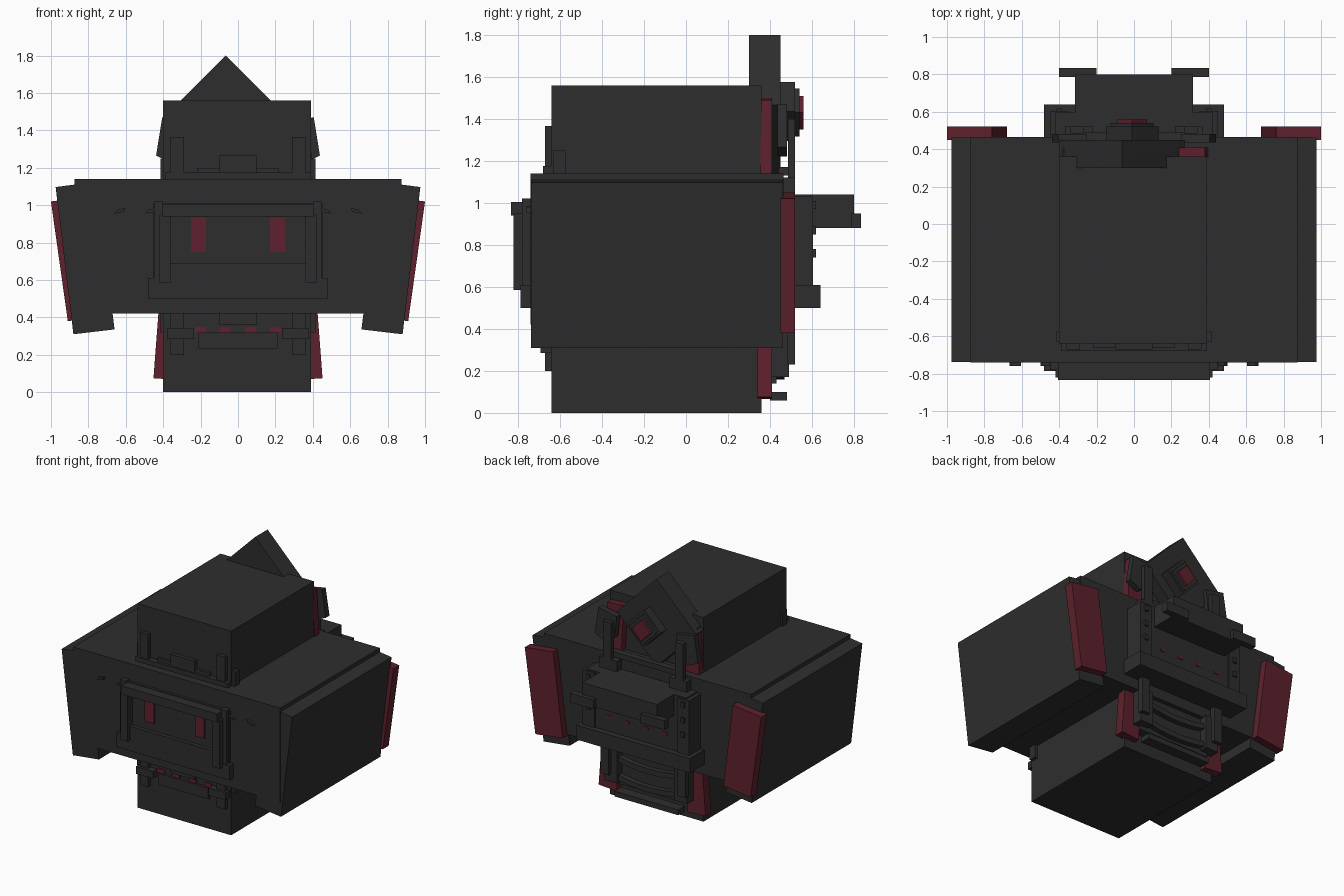
import bpy
import bmesh
import math

default_cube = bpy.data.objects.get("Cube")
if default_cube:
    bpy.data.objects.remove(default_cube, do_unlink=True)


def make_material(name, colour):
    material = bpy.data.materials.new(name)
    material.use_nodes = True
    material.diffuse_color = colour
    material.node_tree.nodes["Principled BSDF"].inputs["Base Color"].default_value = colour
    return material


charcoal = make_material("charcoal", (0.027, 0.027, 0.027, 1))
crimson = make_material("crimson", (0.112, 0.015, 0.026, 1))


def prism(name, outline, depth, material=charcoal):
    """Extrude an x-z outline between two y values."""
    mesh = bpy.data.meshes.new(name)
    bm = bmesh.new()
    front, back = depth
    face = bm.faces.new([bm.verts.new((x, front, z)) for x, z in outline])
    result = bmesh.ops.extrude_face_region(bm, geom=[face])
    moved = [v for v in result["geom"] if isinstance(v, bmesh.types.BMVert)]
    bmesh.ops.translate(bm, verts=moved, vec=(0, back - front, 0))
    bmesh.ops.recalc_face_normals(bm, faces=bm.faces)
    bm.to_mesh(mesh)
    bm.free()
    mesh.materials.append(material)
    obj = bpy.data.objects.new(name, mesh)
    bpy.context.collection.objects.link(obj)
    return obj


def box(name, width, depth, height, material=charcoal):
    (left, right), (low, high) = width, height
    outline = [(left, low), (right, low), (right, high), (left, high)]
    return prism(name, outline, depth, material)


def centred(name, half_width, depth, height, material=charcoal):
    return box(name, (-half_width, half_width), depth, height, material)


def pair(name, outline, depth, material=charcoal):
    """Build an outline on the left and its mirror on the right."""
    prism("left_" + name, outline, depth, material)
    prism("right_" + name, [(-x, z) for x, z in outline], depth, material)


def box_pair(name, width, depth, height, material=charcoal):
    (inner, outer), (low, high) = width, height
    outline = [(inner, low), (outer, low), (outer, high), (inner, high)]
    pair(name, outline, depth, material)


def diamond(name, centre, radius, depth, material=charcoal):
    x, z = centre
    outline = [(x + radius * math.cos(i * math.pi / 2),
                z + radius * math.sin(i * math.pi / 2)) for i in range(4)]
    return prism(name, outline, depth, material)


# Main body: tall core, wide slab and tilted side pods
box("core", (-0.4, 0.39), (-0.64, 0.36), (0, 1.56))
centred("slab", 0.875, (-0.74, 0.465), (0.42, 1.14))
pair("side_pod", [(0.76, 1.125), (0.975, 1.097), (0.88, 0.31), (0.66, 0.336)],
     (-0.738, 0.463))

# Red tilted plates on the back
pair("pod_plate", [(0.76, 1.05), (1, 1.02), (0.91, 0.38), (0.68, 0.41)],
     (0.45, 0.52), crimson)
pair("lower_core_plate", [(0.28, 0.42), (0.425, 0.43), (0.452, 0.075), (0.3, 0.065)],
     (0.34, 0.41), crimson)
pair("upper_core_plate", [(0.24, 1.5), (0.38, 1.49), (0.4, 1.13), (0.26, 1.13)],
     (0.355, 0.41), crimson)

# Front window frame
centred("front_backing", 0.455, (-0.76, -0.74), (0.6, 1.01))
centred("front_ledge", 0.48, (-0.787, -0.74), (0.5, 0.61))
box_pair("front_column", (0.36, 0.42), (-0.822, -0.74), (0.585, 0.95))
box_pair("front_column_cap", (0.4, 0.45), (-0.78, -0.74), (0.61, 1.02))
centred("front_top_bar", 0.405, (-0.833, -0.74), (0.94, 1.005))
centred("front_lower_bar", 0.36, (-0.79, -0.74), (0.61, 0.69))
box_pair("front_light", (0.172, 0.252), (-0.768, -0.755), (0.75, 0.935), crimson)

# Small slanted pegs on the slab front
for offset in (0.47, 0.635):
    pair("front_peg", [(offset - 0.03, 0.985), (offset - 0.025, 0.965),
                       (offset + 0.03, 0.955), (offset + 0.01, 0.975)],
         (-0.76, -0.74))

# Fittings on the upper front of the core
centred("upper_front_base", 0.39, (-0.68, -0.63), (1.13, 1.175))
box_pair("upper_front_post", (0.29, 0.36), (-0.672, -0.63), (1.14, 1.365))
centred("upper_front_bar", 0.22, (-0.66, -0.63), (1.17, 1.2))
centred("upper_front_hatch", 0.1, (-0.67, -0.63), (1.17, 1.265))
box_pair("upper_side_rail", (0.37, 0.415), (-0.63, -0.575), (1.13, 1.25))

# Fittings on the lower front of the core
box_pair("lower_front_post", (0.29, 0.36), (-0.672, -0.63), (0.2, 0.42))
box_pair("lower_front_block", (0.235, 0.38), (-0.692, -0.63), (0.285, 0.34))
centred("lower_front_bar", 0.21, (-0.66, -0.63), (0.235, 0.32))
centred("lower_front_hatch", 0.1, (-0.675, -0.63), (0.36, 0.43))
box_pair("lower_side_rail", (0.37, 0.415), (-0.63, -0.575), (0.32, 0.43))
for offset in (0.07, 0.2):
    box_pair("lower_front_light", (offset - 0.03, offset + 0.03),
             (-0.648, -0.635), (0.32, 0.35), crimson)

# Back housing with its overhanging beam
centred("back_housing", 0.42, (0.46, 0.595), (0.5, 1.04))
centred("back_ledge", 0.48, (0.46, 0.64), (0.5, 0.61))
box_pair("back_column", (0.35, 0.45), (0.46, 0.605), (0.6, 1.03))
centred("back_beam", 0.315, (0.59, 0.8), (0.88, 1.04))
box_pair("beam_end", (0.2, 0.4), (0.785, 0.833), (0.88, 0.95))
for height in (0.76, 0.87, 0.99):
    box_pair("column_peg", (0.385, 0.415), (0.6, 0.618), (height - 0.02, height + 0.02))
for offset in (0.08, 0.24):
    box_pair("back_light", (offset - 0.02, offset + 0.02),
             (0.59, 0.6), (0.71, 0.73), crimson)

# Tilted square plate and nested emblem on the upper back
diamond("crest_plate", (-0.065, 1.465), 0.335, (0.3, 0.45))
diamond("emblem_outer", (-0.01, 1.435), 0.14, (0.44, 0.52))
diamond("emblem_middle", (-0.01, 1.43), 0.115, (0.5, 0.54))
diamond("emblem_core", (-0.01, 1.43), 0.08, (0.53, 0.56), crimson)

# Fins and posts beside the emblem
pair("back_fin", [(0.25, 1.44), (0.405, 1.47), (0.438, 1.265), (0.34, 1.22), (0.27, 1.27)],
     (0.435, 0.48))
box_pair("upper_back_post", (0.27, 0.34), (0.485, 0.52), (1.02, 1.4))
box_pair("upper_back_foot", (0.22, 0.37), (0.45, 0.52), (1.02, 1.12))
centred("upper_back_rail", 0.3, (0.44, 0.49), (1.13, 1.17))

# Posts and curved guard on the lower back
box_pair("lower_back_post", (0.29, 0.36), (0.48, 0.52), (0.23, 0.52))
box_pair("lower_back_bracket", (0.24, 0.35), (0.41, 0.49), (0.17, 0.43))
centred("lower_back_panel", 0.3, (0.35, 0.43), (0.14, 0.43))
centred("lower_back_bar", 0.27, (0.4, 0.48), (0.06, 0.1))
for level in (0.2, 0.34):
    steps = [i / 4 - 1 for i in range(9)]
    upper = [(0.3 * t, level + 0.04 * t * t) for t in steps]
    lower = [(x, z - 0.04) for x, z in reversed(upper)]
    prism("curved_guard", upper + lower, (0.42, 0.47))
